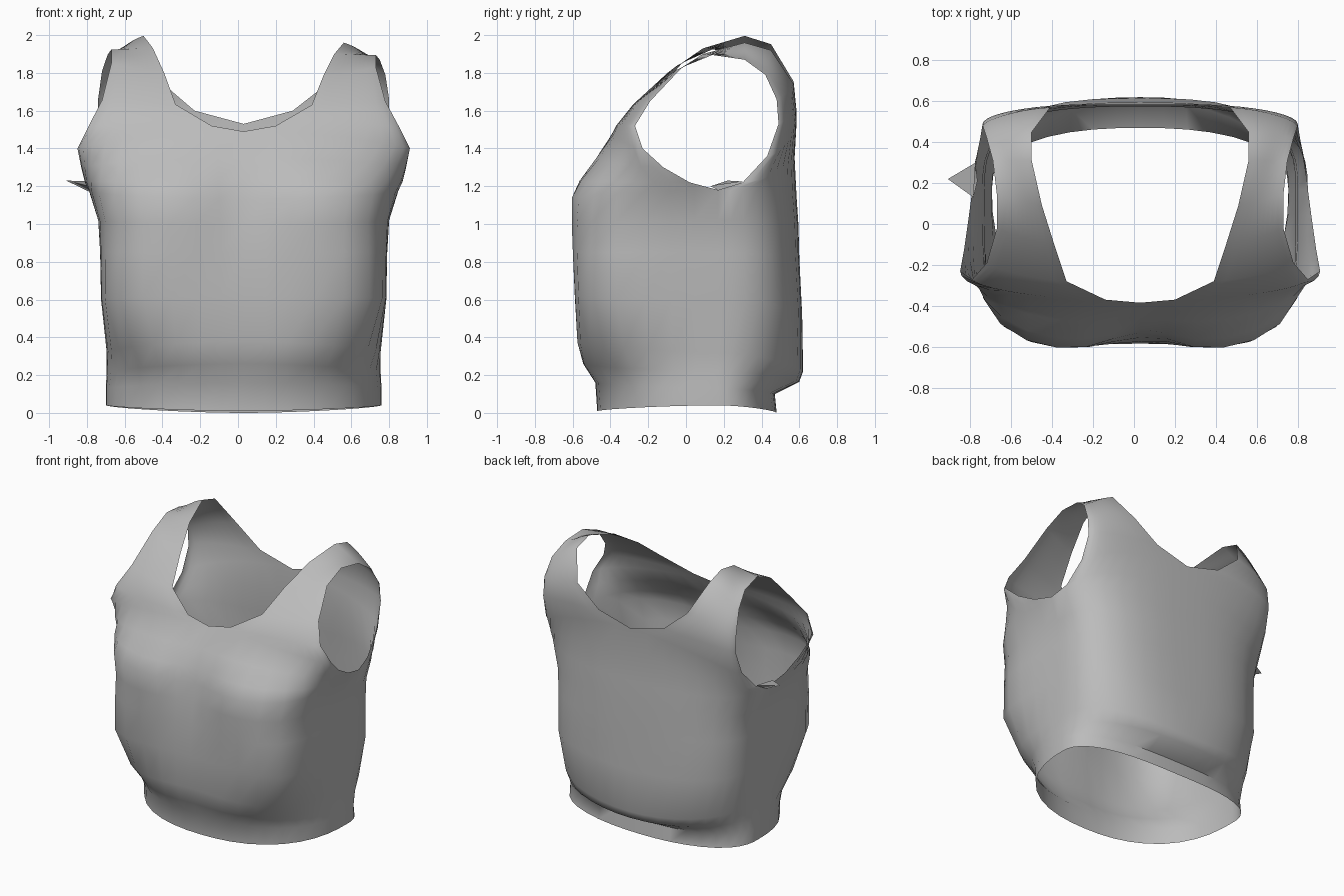
import bpy, bmesh, math

CX = 0.03      # the garment sits slightly right of centre
N = 10         # columns per quarter of the body

# Fabric colour
fabric = bpy.data.materials.new("grey_fabric")
fabric.diffuse_color = (0.5, 0.5, 0.5, 1)


def rib(inner, outer, n, cleft=0.0):
    """Quarter superellipse from the centre / neck edge to the side / armhole."""
    (xi, yi, zi), (xo, yo, zo) = inner, outer
    row = []
    for k in range(N + 1):
        a = math.pi / 2 * k / N
        s, c = math.sin(a), max(math.cos(a), 0.0)
        r = (s ** n + c ** n) ** (-1 / n)
        x = xi + (xo - xi) * s * r
        y = yo + (yi - yo) * c * r
        t = k / N if xi > 0.2 else (k / N) ** 2 * (3 - 2 * k / N)
        z = zi + (zo - zi) * t
        y += cleft * math.exp(-(x / 0.2) ** 2)
        row.append((x, y, z))
    return row


# Body rings: front (z, y, squareness, cleft), back (z, y, squareness), side (x, z)
rings = [
    ((0.01, -0.47, 2.4, 0), (0.00, 0.48, 2.5), (0.73, 0.04)),
    ((0.16, -0.48, 2.4, 0), (0.10, 0.47, 2.4), (0.73, 0.13)),
    ((0.26, -0.57, 2.3, 0.03), (0.165, 0.60, 2.1), (0.725, 0.22)),
    ((0.38, -0.585, 3.2, 0.015), (0.22, 0.62, 2.4), (0.725, 0.32)),
    ((0.62, -0.59, 5.6, 0.005), (0.52, 0.615, 2.9), (0.755, 0.60)),
    ((0.85, -0.605, 5.0, 0.03), (0.82, 0.60, 2.9), (0.76, 0.85)),
    ((1.00, -0.615, 4.4, 0.06), (1.00, 0.595, 2.9), (0.77, 1.02)),
]
front = [rib((0, y, z), (hw, 0.17, zs), n, cl)
         for (z, y, n, cl), _, (hw, zs) in rings]
back = [rib((0, y, z), (hw, 0.17, zs), n)
        for _, (z, y, n), (hw, zs) in rings]

# Ribs running from front chest, over the shoulder strap, down to the back
chest_ribs = [
    ((0, -0.62, 1.13), (0.82, 0.17, 1.18), 3.8, 0.09),
    ((0, -0.58, 1.23), (0.84, 0.02, 1.22), 3.1, 0.07),
    ((0, -0.49, 1.35), (0.86, -0.12, 1.30), 2.6, 0.03),
    ((0, -0.385, 1.49), (0.88, -0.23, 1.40), 2.2, 0),
    ((0.17, -0.37, 1.52), (0.82, -0.27, 1.52), 1.7, 0),
    ((0.36, -0.28, 1.63), (0.75, -0.19, 1.65), 1.4, 0),
    ((0.42, -0.10, 1.78), (0.70, -0.02, 1.83), 1.2, 0),
    ((0.48, 0.09, 1.90), (0.70, 0.14, 1.895), 1.0, 0),
    ((0.53, 0.31, 1.96), (0.72, 0.31, 1.87), 1.0, 0),
    ((0.53, 0.45, 1.92), (0.75, 0.42, 1.79), 1.2, 0),
    ((0.44, 0.57, 1.74), (0.77, 0.48, 1.66), 1.5, 0),
    ((0.26, 0.585, 1.60), (0.77, 0.49, 1.53), 1.9, 0),
    ((0, 0.585, 1.53), (0.78, 0.43, 1.36), 2.2, 0),
    ((0, 0.575, 1.35), (0.80, 0.30, 1.22), 2.6, 0),
    ((0, 0.585, 1.15), (0.82, 0.17, 1.18), 2.8, 0),
]
upper = [rib(*r) for r in chest_ribs]

# One continuous strip: front hem -> shoulder -> back hem
strip = front + upper + back[::-1]

bm = bmesh.new()
for side in (1, -1):
    grid = []
    for row in strip:
        vs = []
        for x, y, z in row:
            if side < 0 and z > 1.6:      # left strap rides a little higher
                z += 0.1 * (z - 1.6)
            vs.append(bm.verts.new((CX + side * x, y, z)))
        grid.append(vs)
    for r0, r1 in zip(grid, grid[1:]):
        for k in range(N):
            q = [r0[k], r0[k + 1], r1[k + 1], r1[k]]
            bm.faces.new(q if side > 0 else q[::-1])
bmesh.ops.remove_doubles(bm, verts=bm.verts, dist=0.0005)

# Loose pointed tuck of cloth under the left armhole
tip = bm.verts.new((-0.91, 0.22, 1.23))
tuck = [bm.verts.new(p) for p in
        ((-0.785, 0.13, 1.20), (-0.775, 0.30, 1.225), (-0.765, 0.21, 1.16))]
for a, b in ((0, 1), (1, 2), (2, 0)):
    bm.faces.new((tip, tuck[a], tuck[b]))

mesh = bpy.data.meshes.new("tank_top")
bm.to_mesh(mesh)
bm.free()
top = bpy.data.objects.new("tank_top", mesh)
bpy.context.collection.objects.link(top)
mesh.materials.append(fabric)

# Smooth cloth with crisp folds
bpy.context.view_layer.objects.active = top
top.select_set(True)
bpy.ops.object.shade_smooth_by_angle(angle=math.radians(60))
